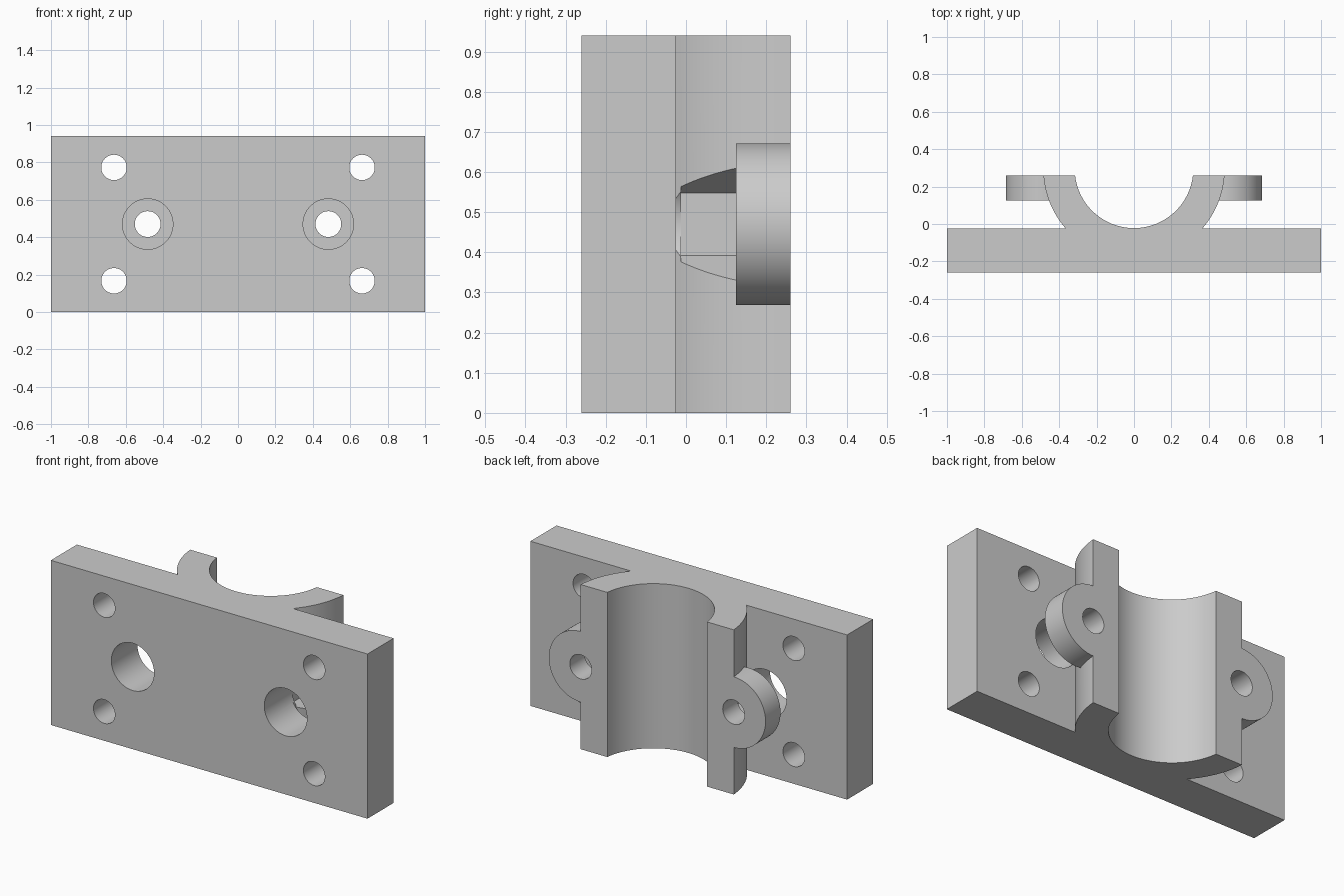
import bpy
import bmesh
from math import cos, sin, pi, asin

cube = bpy.data.objects.get("Cube")
if cube:
    bpy.data.objects.remove(cube, do_unlink=True)

HEIGHT = 0.94
MID = HEIGHT / 2
BACK = 0.26          # rear face of the saddle and ears
PLATE_BACK = -0.025
EAR_FRONT = 0.125
BORE_Y = 0.295       # axis of the half-round saddle
BOLT_X = 0.483

grey = bpy.data.materials.new("light_grey")
grey.use_nodes = True
colour = (0.6, 0.6, 0.6, 1)
grey.diffuse_color = colour
grey.node_tree.nodes["Principled BSDF"].inputs["Base Color"].default_value = colour


def arc(cx, cy, r, n, start=0.0, sweep=2 * pi):
    """Points on an arc; a full turn leaves out the repeated end point."""
    count = n if sweep >= 2 * pi else n + 1
    return [(cx + r * cos(start + sweep * i / n),
             cy + r * sin(start + sweep * i / n)) for i in range(count)]


def prism(name, profile, axis, lo, hi):
    """Extrude a flat profile along the y or z axis."""
    bm = bmesh.new()
    place = (lambda u, v, w: (u, w, v)) if axis == "y" else (lambda u, v, w: (u, v, w))
    ends = [[bm.verts.new(place(u, v, w)) for u, v in profile] for w in (lo, hi)]
    bm.faces.new(ends[0])
    bm.faces.new(ends[1])
    n = len(profile)
    for i in range(n):
        j = (i + 1) % n
        bm.faces.new((ends[0][i], ends[0][j], ends[1][j], ends[1][i]))
    bmesh.ops.recalc_face_normals(bm, faces=bm.faces)
    mesh = bpy.data.meshes.new(name)
    bm.to_mesh(mesh)
    bm.free()
    mesh.materials.append(grey)
    obj = bpy.data.objects.new(name, mesh)
    bpy.context.collection.objects.link(obj)
    return obj


# Mounting plate
bracket = prism("mounting_bracket", [(-1, 0), (1, 0), (1, HEIGHT), (-1, HEIGHT)],
                "y", -BACK, PLATE_BACK)

# Half-round saddle, cut off flat at the back
dip = asin((BORE_Y - BACK) / 0.485)
added = [prism("saddle", arc(0, BORE_Y, 0.485, 96, pi + dip, pi - 2 * dip),
               "z", 0, HEIGHT)]
cutters = [prism("bore_cutter", arc(0, BORE_Y, 0.317, 128), "z", -0.1, HEIGHT + 0.1)]

for side, s in (("left", 1), ("right", -1)):
    x = s * BOLT_X
    # Round bolt ear
    added.append(prism(side + "_ear", arc(x, MID, 0.2015, 96), "y", EAR_FRONT, BACK))
    # Access hole, hexagonal nut pocket and bolt hole
    cutters += [
        prism(side + "_access_cutter", arc(x, MID, 0.135, 64), "y", -0.4, -0.012),
        prism(side + "_nut_cutter", arc(x, MID, 0.156, 6, pi / 2), "y", -0.012, EAR_FRONT),
        prism(side + "_bolt_cutter", arc(x, MID, 0.069, 48), "y", 0.1, 0.4)]
    # Corner screw holes
    for level, dz in (("upper", 0.303), ("lower", -0.303)):
        cutters.append(prism(f"{side}_{level}_screw_cutter",
                             arc(s * 0.663, MID + dz, 0.068, 48), "y", -0.4, 0.05))

# Fuse the parts, then cut the openings
for operation, tools in (("UNION", added), ("DIFFERENCE", cutters)):
    for tool in tools:
        mod = bracket.modifiers.new(tool.name, "BOOLEAN")
        mod.operation = operation
        mod.solver = "EXACT"
        mod.object = tool
        tool.hide_render = True

depsgraph = bpy.context.evaluated_depsgraph_get()
solid = bpy.data.meshes.new_from_object(bracket.evaluated_get(depsgraph))
bracket.modifiers.clear()
bracket.data = solid
solid.name = "mounting_bracket"
for tool in added + cutters:
    bpy.data.objects.remove(tool, do_unlink=True)

# Smooth round walls with crisp edges
bpy.ops.object.select_all(action="DESELECT")
bracket.select_set(True)
bpy.context.view_layer.objects.active = bracket
bpy.ops.object.shade_smooth_by_angle(angle=pi / 6)
